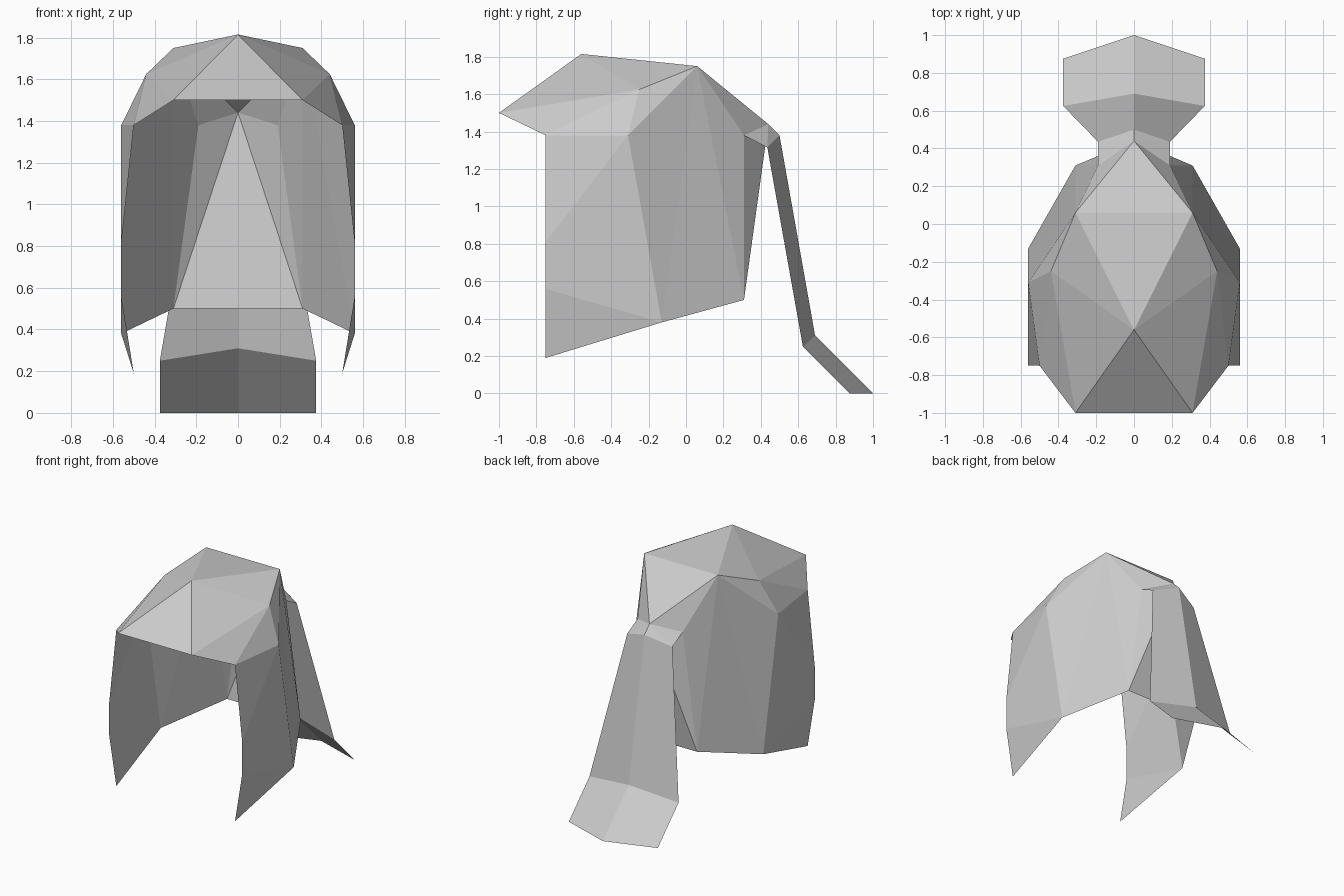
import bpy
import bmesh
from mathutils import Vector

cube = bpy.data.objects.get("Cube")
if cube:
    bpy.data.objects.remove(cube, do_unlink=True)

# Single flat colour
grey = bpy.data.materials.new("light_grey")
grey.use_nodes = True
colour = (0.6, 0.6, 0.6, 1)
grey.diffuse_color = colour
grey.node_tree.nodes["Principled BSDF"].inputs["Base Color"].default_value = colour


def mirrored_sheet(name, points, faces, inside):
    """Build the left half from named points, facing away from inside, and mirror it."""
    bm = bmesh.new()
    verts = {key: bm.verts.new(co) for key, co in points.items()}
    for face in faces:
        f = bm.faces.new([verts[key] for key in face.split()])
        f.normal_update()
        if f.normal.dot(f.calc_center_median() - Vector(inside)) < 0:
            f.normal_flip()
    mesh = bpy.data.meshes.new(name)
    bm.to_mesh(mesh)
    bm.free()
    mesh.materials.append(grey)
    obj = bpy.data.objects.new(name, mesh)
    bpy.context.collection.objects.link(obj)
    mirror = obj.modifiers.new("mirror", 'MIRROR')
    mirror.use_clip = True
    return obj


# Points shared by the cap and the ponytail
knot = (0, 0.44, 1.44)
knot_side = (0.19, 0.31, 1.38)

# Cap of hair: crown, fringe, side locks and nape
cap_points = {
    "crown": (0, -0.56, 1.815),
    "fringe_mid": (0, -1, 1.5),
    "fringe": (0.31, -1, 1.5),
    "back_mid": (0, 0.06, 1.75),
    "back": (0.31, 0.06, 1.75),
    "temple": (0.44, -0.25, 1.625),
    "brow": (0.5, -0.75, 1.38),
    "ear": (0.56, -0.31, 1.38),
    "cheek": (0.56, -0.75, 0.81),
    "jaw": (0.56, -0.75, 0.56),
    "lock_tip": (0.5, -0.75, 0.19),
    "lock_back": (0.56, -0.13, 0.38),
    "nape": (0.31, 0.31, 0.5),
    "nape_mid": (0, 0.31, 0.5),
    "knot": knot,
    "knot_side": knot_side,
}
cap_faces = [
    "crown fringe_mid fringe",
    "crown fringe temple",
    "crown temple back",
    "crown back back_mid",
    "fringe brow temple",
    "brow ear temple",
    "temple ear back",
    "brow cheek ear",
    "cheek jaw lock_back ear",
    "jaw lock_tip lock_back",
    "ear lock_back back",
    "back lock_back nape",
    "back nape knot_side",
    "back knot_side knot",
    "back knot back_mid",
    "knot_side nape knot",
    "knot nape nape_mid",
]
mirrored_sheet("hair_cap", cap_points, cap_faces, (0, -0.3, 1))

# Ponytail: ridged strip that flares and kicks out at the end
tail_points = {
    "knot": knot,
    "knot_side": knot_side,
    "top": (0, 0.5, 1.38),
    "top_side": (0.19, 0.435, 1.315),
    "bend": (0, 0.69, 0.31),
    "bend_side": (0.375, 0.625, 0.25),
    "end": (0, 1, 0),
    "end_side": (0.375, 0.875, 0),
}
tail_faces = [
    "knot knot_side top_side",
    "knot top_side top",
    "top top_side bend_side bend",
    "bend bend_side end_side end",
]
mirrored_sheet("ponytail", tail_points, tail_faces, (0, 0, 0))
